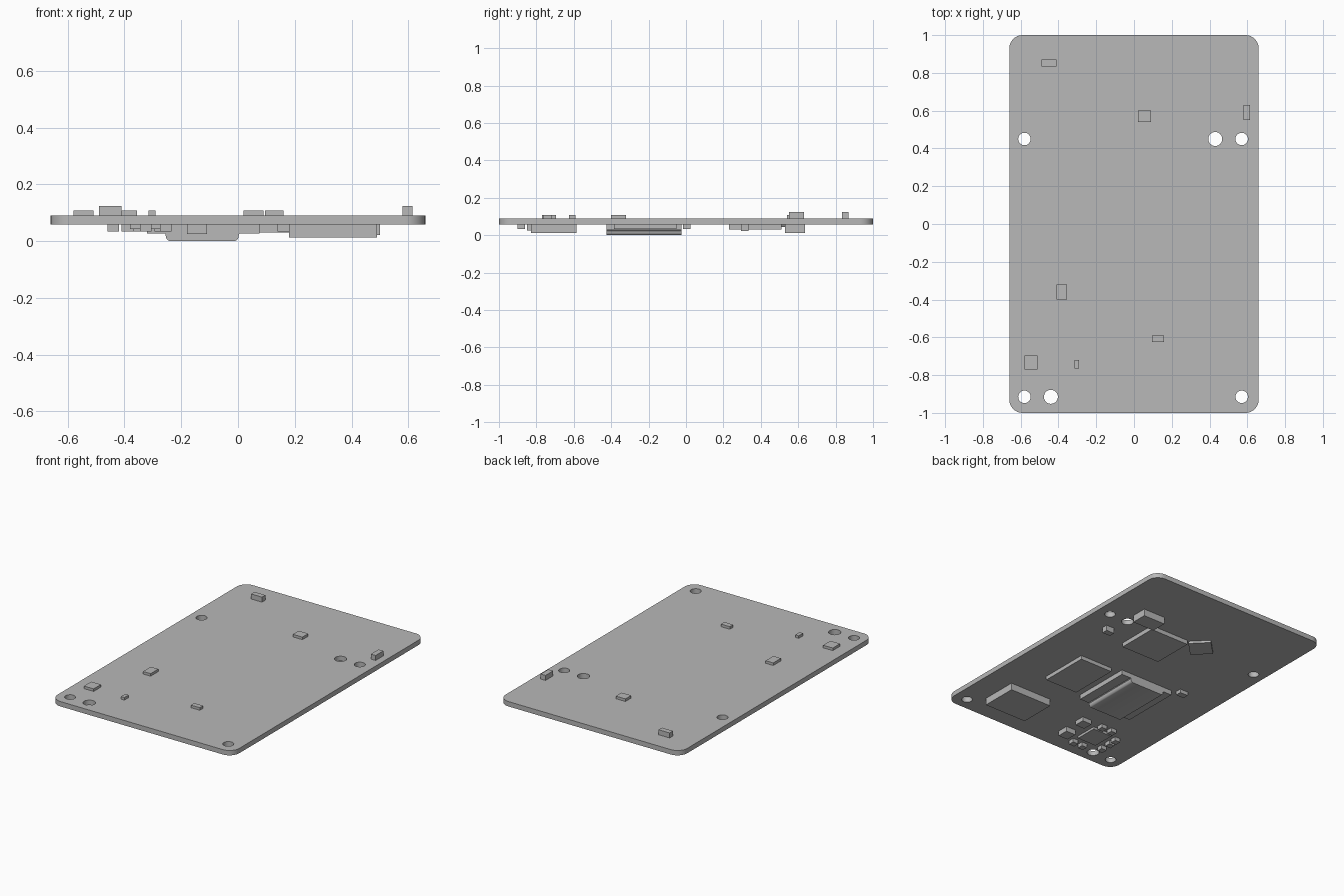
import bpy, bmesh
from mathutils import Matrix

if "Cube" in bpy.data.objects:
    bpy.data.objects.remove(bpy.data.objects["Cube"])

grey = bpy.data.materials.new("plain grey")
grey.use_nodes = True
grey.diffuse_color = (0.48, 0.48, 0.48, 1)
grey.node_tree.nodes["Principled BSDF"].inputs["Base Color"].default_value = grey.diffuse_color

BOTTOM, TOP = 0.058, 0.09


def finish(name, bm):
    bmesh.ops.recalc_face_normals(bm, faces=bm.faces)
    mesh = bpy.data.meshes.new(name)
    bm.to_mesh(mesh)
    bm.free()
    obj = bpy.data.objects.new(name, mesh)
    bpy.context.collection.objects.link(obj)
    mesh.materials.append(grey)
    return obj


def box(name, x0, x1, y0, y1, z0, z1, turn=0):
    bm = bmesh.new()
    bmesh.ops.create_cube(bm, size=1)
    bm.transform(Matrix.Translation(((x0 + x1) / 2, (y0 + y1) / 2, (z0 + z1) / 2))
                 @ Matrix.Rotation(turn, 4, 'Z')
                 @ Matrix.Diagonal((x1 - x0, y1 - y0, z1 - z0, 1)))
    return finish(name, bm)


def smooth(obj):
    bpy.ops.object.select_all(action='DESELECT')
    obj.select_set(True)
    bpy.context.view_layer.objects.active = obj
    bpy.ops.object.shade_smooth_by_angle()


# Board with rounded corners
board = box("circuit_board", -0.66, 0.66, -1, 1, BOTTOM, TOP)
bm = bmesh.new()
bm.from_mesh(board.data)
corners = [e for e in bm.edges if abs(e.verts[0].co.z - e.verts[1].co.z) > 0.01]
bmesh.ops.bevel(bm, geom=corners, offset=0.07, segments=8, profile=0.5, affect='EDGES')
bm.to_mesh(board.data)
bm.free()

# Mounting holes
holes = bmesh.new()
for x, y, r in [(-0.58, 0.45, 0.033), (0.43, 0.45, 0.037), (0.57, 0.45, 0.033),
                (-0.58, -0.915, 0.033), (-0.44, -0.915, 0.037), (0.57, -0.915, 0.033)]:
    bmesh.ops.create_cone(holes, cap_ends=True, segments=32, radius1=r, radius2=r, depth=0.2,
                          matrix=Matrix.Translation((x, y, 0.075)))
cutter = finish("hole_cutter", holes)
cutter.hide_render = True
cutter.hide_set(True)
cut = board.modifiers.new("holes", 'BOOLEAN')
cut.object = cutter
cut.solver = 'EXACT'
bpy.context.view_layer.objects.active = board
bpy.ops.object.modifier_apply(modifier=cut.name)
bpy.data.objects.remove(cutter)
smooth(board)

# Parts on the upper face
LOW, HIGH = 0.107, 0.123
for name, x0, x1, y0, y1, z in [
        ("rear_button", -0.49, -0.41, 0.835, 0.87, HIGH),
        ("side_button", 0.58, 0.615, 0.55, 0.63, HIGH),
        ("upper_chip", 0.02, 0.09, 0.54, 0.60, LOW),
        ("middle_chip", -0.41, -0.355, -0.40, -0.32, LOW),
        ("front_chip", 0.095, 0.16, -0.625, -0.59, LOW),
        ("corner_chip", -0.58, -0.51, -0.77, -0.695, LOW),
        ("tiny_chip", -0.315, -0.29, -0.765, -0.72, LOW)]:
    box(name, x0, x1, y0, y1, TOP, z)

# Parts on the under face
for name, x0, x1, y0, y1, z in [
        ("front_connector", 0.18, 0.49, -0.83, -0.585, 0.012),
        ("rear_connector", 0.29, 0.45, 0.53, 0.635, 0.012),
        ("memory_chip", 0.0, 0.285, 0.23, 0.51, 0.03),
        ("rear_regulator", 0.44, 0.50, 0.295, 0.335, 0.022),
        ("storage_chip", 0.14, 0.38, -0.385, -0.05, 0.033),
        ("processor", -0.32, 0.075, -0.425, -0.025, 0.027),
        ("side_regulator", -0.41, -0.35, -0.015, 0.025, 0.034),
        ("power_chip", -0.38, -0.24, -0.82, -0.67, 0.042),
        ("front_inductor", -0.18, -0.11, -0.85, -0.775, 0.025),
        ("rear_inductor", -0.18, -0.11, -0.69, -0.62, 0.03)]:
    box(name, x0, x1, y0, y1, z, BOTTOM)

# Small capacitors around the power chip
for i, (x, y) in enumerate([(-0.275, -0.63), (-0.35, -0.63), (-0.44, -0.7), (-0.44, -0.755),
                            (-0.44, -0.83), (-0.325, -0.88), (-0.255, -0.88)]):
    box(f"capacitor_{i + 1}", x - 0.02, x + 0.02, y - 0.02, y + 0.02, 0.033, BOTTOM)

# Chip set at a diagonal
box("diagonal_chip", -0.18, -0.04, 0.435, 0.575, 0.043, BOTTOM, turn=0.785)

# Heat spreader with rounded long edges, drawn as a profile and extruded
half = [(0.136, 0.03), (0.129, 0.023), (0.128, 0.012), (0.122, 0.003), (0.116, 0)]
outline = half + [(-x, z) for x, z in reversed(half)]
bm = bmesh.new()
face = bm.faces.new([bm.verts.new((x - 0.126, -0.425, z)) for x, z in outline])
ext = bmesh.ops.extrude_face_region(bm, geom=[face])
bmesh.ops.translate(bm, vec=(0, 0.4, 0),
                    verts=[v for v in ext["geom"] if isinstance(v, bmesh.types.BMVert)])
smooth(finish("heat_spreader", bm))
